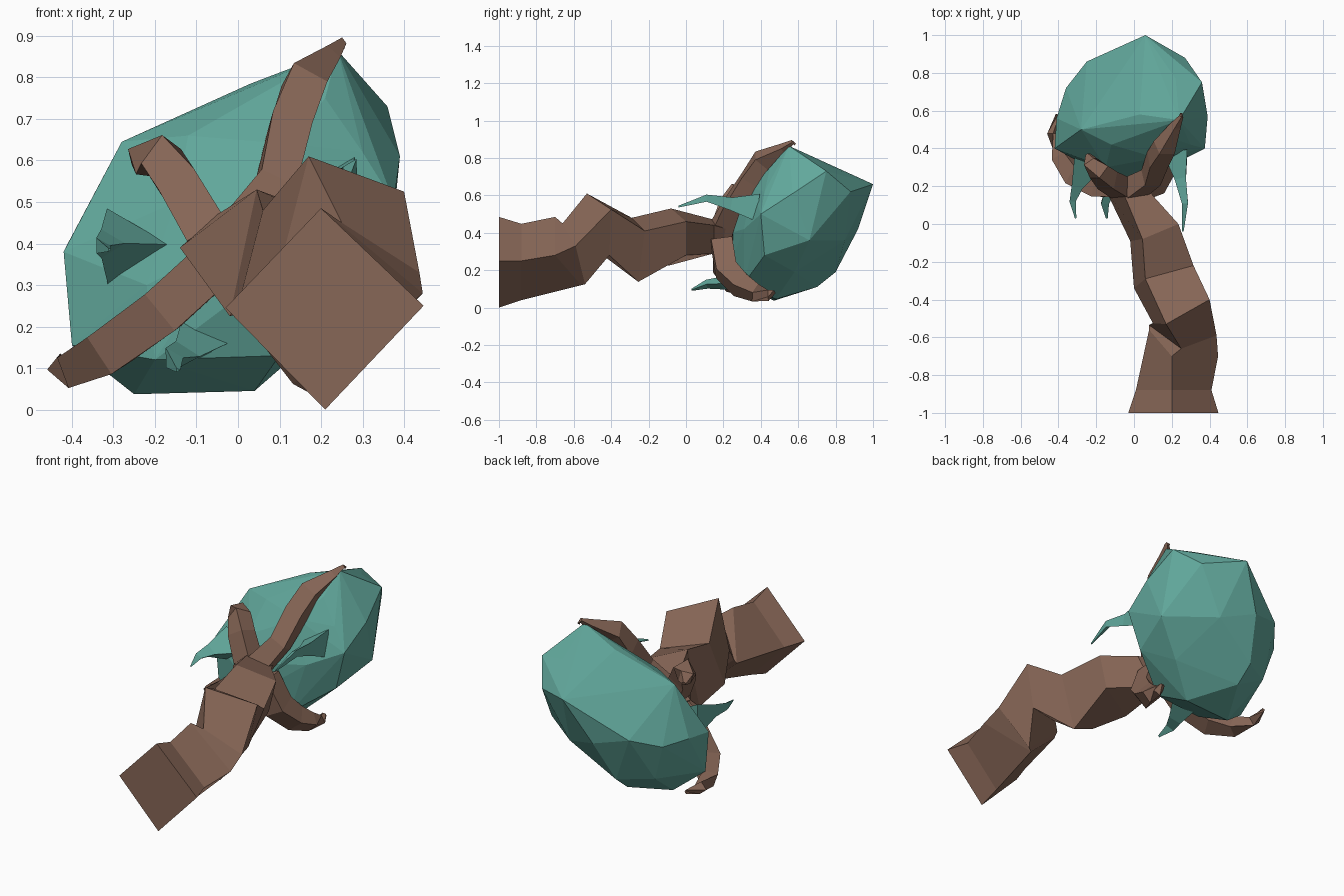
import bpy, bmesh, math
from mathutils import Vector


def material(name, rgb):
    m = bpy.data.materials.new(name)
    m.diffuse_color = (*rgb, 1)
    return m


WOOD = material("wood", (0.245, 0.135, 0.095))
TEAL = material("teal", (0.12, 0.39, 0.33))


def finish(name, bm, mat):
    bmesh.ops.recalc_face_normals(bm, faces=bm.faces)
    me = bpy.data.meshes.new(name)
    bm.to_mesh(me)
    bm.free()
    me.materials.append(mat)
    ob = bpy.data.objects.new(name, me)
    bpy.context.collection.objects.link(ob)
    return ob


def loft(name, rings, mat):
    """Skin a list of equal-sized point rings and cap both ends."""
    bm = bmesh.new()
    vs = [[bm.verts.new(p) for p in r] for r in rings]
    n = len(vs[0])
    for a, b in zip(vs, vs[1:]):
        for i in range(n):
            j = (i + 1) % n
            bm.faces.new((a[i], a[j], b[j], b[i]))
    bm.faces.new(vs[0])
    bm.faces.new(vs[-1])
    return finish(name, bm, mat)


def limb(name, path, sides, mat, up=(0, -1, 0.01), spin=0.0):
    """Tapered faceted tube; path rows are x, y, z, radius."""
    pts = [Vector(p[:3]) for p in path]
    rings = []
    for i, c in enumerate(pts):
        t = (pts[min(i + 1, len(pts) - 1)] - pts[max(i - 1, 0)]).normalized()
        u = Vector(up)
        u = (u - t * u.dot(t)).normalized()
        w = t.cross(u)
        ring = []
        for k in range(sides):
            a = spin + math.tau * k / sides
            ring.append(c + (u * math.cos(a) + w * math.sin(a)) * path[i][3])
        rings.append(ring)
    return loft(name, rings, mat)


# Crooked four-sided trunk: right, top, left, bottom corner of each ring
loft("trunk", [
    [(.447, -1, .25), (.2, -1, .485), (-.03, -1, .245), (.21, -1, .0)],
    [(.41, -.88, .25), (.2, -.88, .448), (.01, -.88, .245), (.21, -.88, .04)],
    [(.445, -.7, .28), (.2, -.7, .485), (.08, -.56, .26), (.24, -.56, .12)],
    [(.437, -.59, .33), (.25, -.66, .45), (.08, -.535, .29), (.27, -.54, .125)],
    [(.4, -.4, .525), (.17, -.53, .61), (.1, -.525, .34), (.35, -.41, .28)],
    [(.315, -.22, .41), (.06, -.29, .48), (0, -.34, .25), (.2, -.255, .138)],
    [(.235, 0, .46), (.045, -.08, .53), (-.02, -.09, .225), (.19, 0, .28)],
    [(.1, .15, .44), (-.05, .15, .47), (-.14, .16, .39), (-.01, .15, .29)],
    [(.05, .25, .41), (-.04, .25, .43), (-.08, .25, .37), (0, .25, .33)],
], WOOD)

# Four root-like claws gripping the stone
claws = {
    "claw_upper_left": [(-.07, .19, .42, .075), (-.14, .23, .54, .07),
                        (-.185, .275, .61, .06), (-.23, .33, .605, .045),
                        (-.245, .37, .59, .012)],
    "claw_upper_right": [(0, .19, .42, .08), (.09, .245, .54, .065),
                         (.125, .34, .68, .07), (.16, .405, .785, .065),
                         (.22, .52, .85, .03), (.25, .57, .885, .012),
                         (.25, .585, .872, .008)],
    "claw_lower_left": [(-.06, .2, .35, .08), (-.18, .2, .24, .08),
                        (-.31, .26, .145, .075), (-.39, .36, .10, .055),
                        (-.425, .48, .10, .035), (-.405, .58, .11, .01)],
    "claw_lower_right": [(.03, .19, .35, .08), (.1, .215, .2, .08),
                         (.15, .29, .12, .07), (.19, .37, .08, .05),
                         (.2, .44, .065, .03), (.2, .475, .085, .012)],
}
for name, path in claws.items():
    limb(name, path, 4, WOOD, spin=math.pi / 4)

# Faceted stone: hull around its main corners
bm = bmesh.new()
for p in [
    (.06, 1, .66), (.24, .55, .865), (.22, .77, .755), (.03, .58, .785),
    (-.28, .5, .645), (.36, .75, .73), (.39, .57, .61), (.375, .4, .5),
    (-.42, .4, .38), (-.4, .4, .155), (-.25, .47, .037), (.04, .48, .045),
    (-.36, .72, .4), (-.25, .86, .46), (-.1, .92, .54), (.27, .88, .62),
    (-.07, .92, .42), (-.13, .8, .19), (-.13, .7, .11), (.2, .58, .19),
    (.365, .66, .36), (.31, .42, .28), (-.02, .24, .4), (-.22, .29, .3),
    (.2, .31, .42), (0, .25, .27), (-.15, .3, .5), (-.2, .29, .12),
    (.12, .35, .64), (-.3, .7, .2), (.1, .31, .13), (.21, .45, .75),
    (-.41, .56, .4), (-.12, .42, .66), (.3, .42, .62), (.12, .85, .36),
]:
    bm.verts.new(p)
bmesh.ops.convex_hull(bm, input=bm.verts[:])
loose = [v for v in bm.verts if not v.link_faces]
bmesh.ops.delete(bm, geom=loose, context='VERTS')
finish("stone", bm, TEAL)

# Curved three-sided thorns pointing back along the trunk
thorns = {
    "thorn_left": [(-.265, .33, .395, .105), (-.31, .2, .40, .04),
                   (-.33, .12, .395, .022), (-.31, .03, .385, .005)],
    "thorn_low": [(-.09, .33, .17, .08), (-.13, .19, .13, .04),
                  (-.16, .11, .125, .028), (-.145, .03, .095, .006)],
    "thorn_right": [(.24, .38, .535, .085), (.255, .24, .555, .04),
                    (.275, .11, .585, .022), (.26, -.04, .54, .005)],
}
for name, path in thorns.items():
    spin = math.pi if name == "thorn_right" else 0
    limb(name, path, 3, TEAL, up=(1, 0, 0.01), spin=spin)
